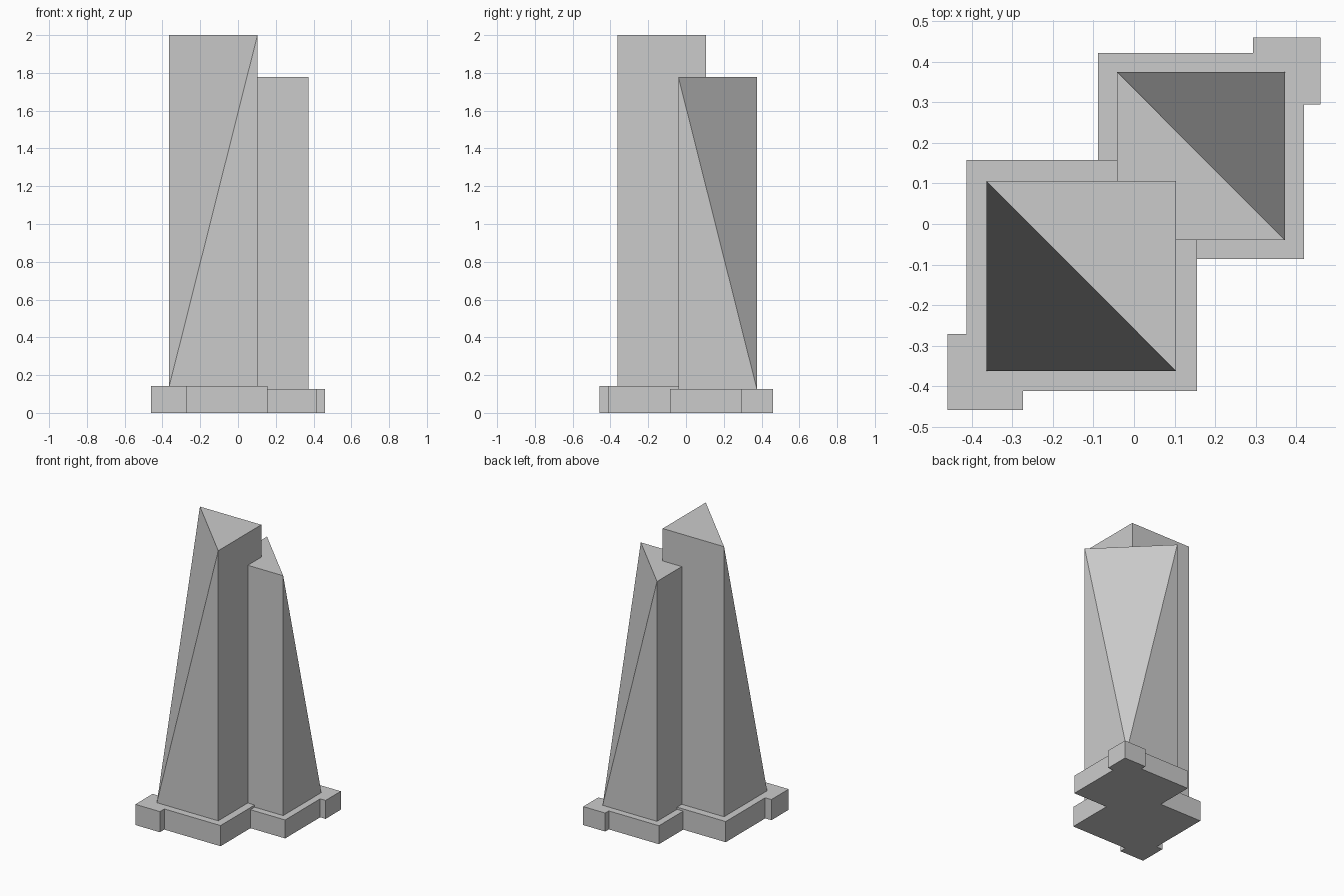
import bpy, bmesh

if "Cube" in bpy.data.objects:
    bpy.data.objects.remove(bpy.data.objects["Cube"])


def prism(name, outline, z0, z1, cut=None):
    """Extrude a counter-clockwise outline; 'cut' shears the top down to that bottom corner."""
    bm = bmesh.new()
    n = len(outline)
    low = [bm.verts.new((x, y, z0)) for x, y in outline]
    top = [None if i == cut else bm.verts.new((x, y, z1)) for i, (x, y) in enumerate(outline)]
    bm.faces.new(low[::-1])
    bm.faces.new([v for v in top if v])
    for i in range(n):
        j = (i + 1) % n
        bm.faces.new([v for v in (low[i], low[j], top[j], top[i]) if v])
    if cut is not None:
        bm.faces.new((low[cut], top[(cut + 1) % n], top[cut - 1]))
    bmesh.ops.recalc_face_normals(bm, faces=bm.faces)
    mesh = bpy.data.meshes.new(name)
    bm.to_mesh(mesh)
    bm.free()
    obj = bpy.data.objects.new(name, mesh)
    bpy.context.collection.objects.link(obj)
    return obj


TALL_BASE, SHORT_BASE = 0.142, 0.127

# Tall side base: square plinth with an outer corner block
prism("tall_base", [(-0.46, -0.459), (-0.273, -0.459), (-0.273, -0.411), (0.155, -0.411),
                    (0.155, 0.158), (-0.413, 0.158), (-0.413, -0.271), (-0.46, -0.271)],
      0, TALL_BASE)

# Short side base: notched where it meets the tall base
prism("short_base", [(0.155, -0.086), (0.419, -0.086), (0.419, 0.295), (0.46, 0.295),
                     (0.46, 0.46), (0.293, 0.46), (0.293, 0.421), (-0.089, 0.421),
                     (-0.089, 0.158), (0.155, 0.158)],
      0, SHORT_BASE)

# Tall tower: outer corner sheared from the top diagonal to the base
prism("tall_tower", [(-0.364, -0.362), (0.103, -0.362), (0.103, 0.106), (-0.364, 0.106)],
      TALL_BASE, 2.0, cut=0)

# Short tower: mirrored shear, notched around the tall tower
prism("short_tower", [(0.103, -0.04), (0.372, -0.04), (0.372, 0.375), (-0.042, 0.375),
                      (-0.042, 0.106), (0.103, 0.106)],
      SHORT_BASE, 1.777, cut=2)
